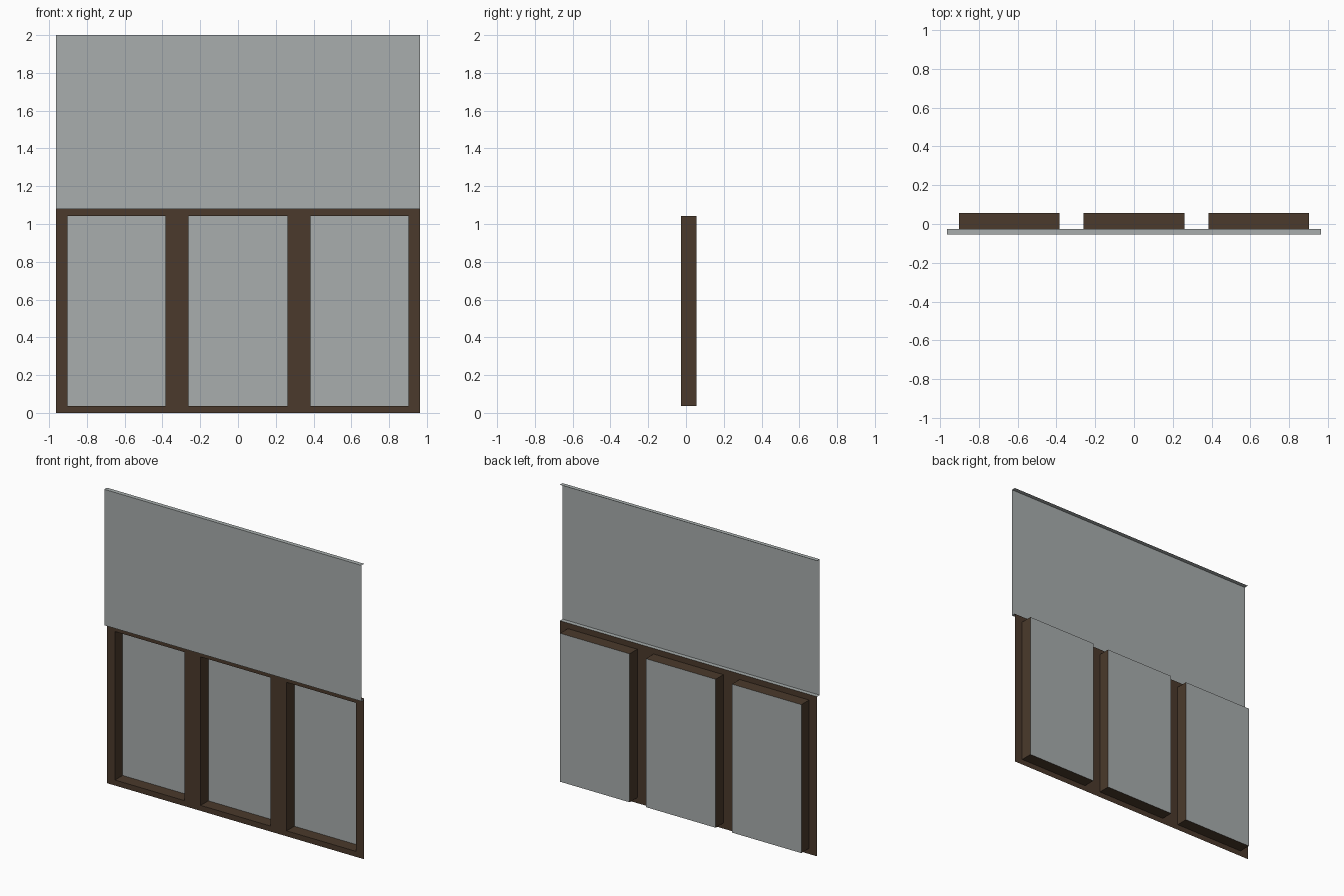
import bpy
import bmesh

old = bpy.data.objects.get("Cube")
if old:
    bpy.data.objects.remove(old)

# Overall layout
HALF_W, BASE_TOP, TOP = 0.963, 1.08, 2.0
FRONT, FRAME, BACK = -0.055, -0.026, 0.056
SILL, HEAD = 0.037, 1.042
OPENINGS = [(-0.903, -0.383), (-0.261, 0.261), (0.383, 0.903)]


def make_material(name, rgb):
    mat = bpy.data.materials.new(name)
    mat.use_nodes = True
    colour = (*rgb, 1.0)
    mat.diffuse_color = colour
    mat.node_tree.nodes["Principled BSDF"].inputs["Base Color"].default_value = colour
    return mat


def make_object(name, quads, mat):
    """Build an open sheet object from a list of four-cornered faces."""
    bm = bmesh.new()
    for quad in quads:
        bm.faces.new([bm.verts.new(p) for p in quad])
    bmesh.ops.remove_doubles(bm, verts=bm.verts, dist=0.0001)
    mesh = bpy.data.meshes.new(name)
    bm.to_mesh(mesh)
    bm.free()
    mesh.materials.append(mat)
    obj = bpy.data.objects.new(name, mesh)
    bpy.context.collection.objects.link(obj)
    return obj


def upright(x0, x1, z0, z1, y):
    """Vertical face looking to the front."""
    return [(x0, y, z0), (x1, y, z0), (x1, y, z1), (x0, y, z1)]


def level(x0, x1, y0, y1, z):
    """Horizontal face looking up."""
    return [(x0, y0, z), (x1, y0, z), (x1, y1, z), (x0, y1, z)]


def side(x, y0, y1, z0, z1):
    """Vertical face looking towards +x."""
    return [(x, y0, z0), (x, y1, z0), (x, y1, z1), (x, y0, z1)]


grey = make_material("pale grey", (0.392, 0.423, 0.418))
brown = make_material("dark brown", (0.070, 0.042, 0.025))

# Flat frame face with three openings
xs = [-HALF_W] + [x for pair in OPENINGS for x in pair] + [HALF_W]
zs = [0, SILL, HEAD, BASE_TOP]
frame = []
for i in range(len(xs) - 1):
    for j in range(len(zs) - 1):
        if not (i % 2 == 1 and j == 1):
            frame.append(upright(xs[i], xs[i + 1], zs[j], zs[j + 1], FRAME))
make_object("frame", frame, brown)

# Deep linings and the panes at their backs
for label, (x0, x1) in zip(("right", "middle", "left"), OPENINGS):
    lining = [
        level(x0, x1, FRAME, BACK, SILL),
        level(x0, x1, FRAME, BACK, HEAD)[::-1],
        side(x0, FRAME, BACK, SILL, HEAD),
        side(x1, FRAME, BACK, SILL, HEAD)[::-1],
    ]
    make_object(label + "_window_lining", lining, brown)
    make_object(label + "_window_pane", [upright(x0, x1, SILL, HEAD, BACK)], grey)

# Upper wall sheet with its top and bottom return lips
make_object("upper_panel", [
    upright(-HALF_W, HALF_W, BASE_TOP, TOP, FRONT),
    level(-HALF_W, HALF_W, FRONT, FRAME, TOP),
    level(-HALF_W, HALF_W, FRONT, FRAME, BASE_TOP)[::-1],
], grey)
